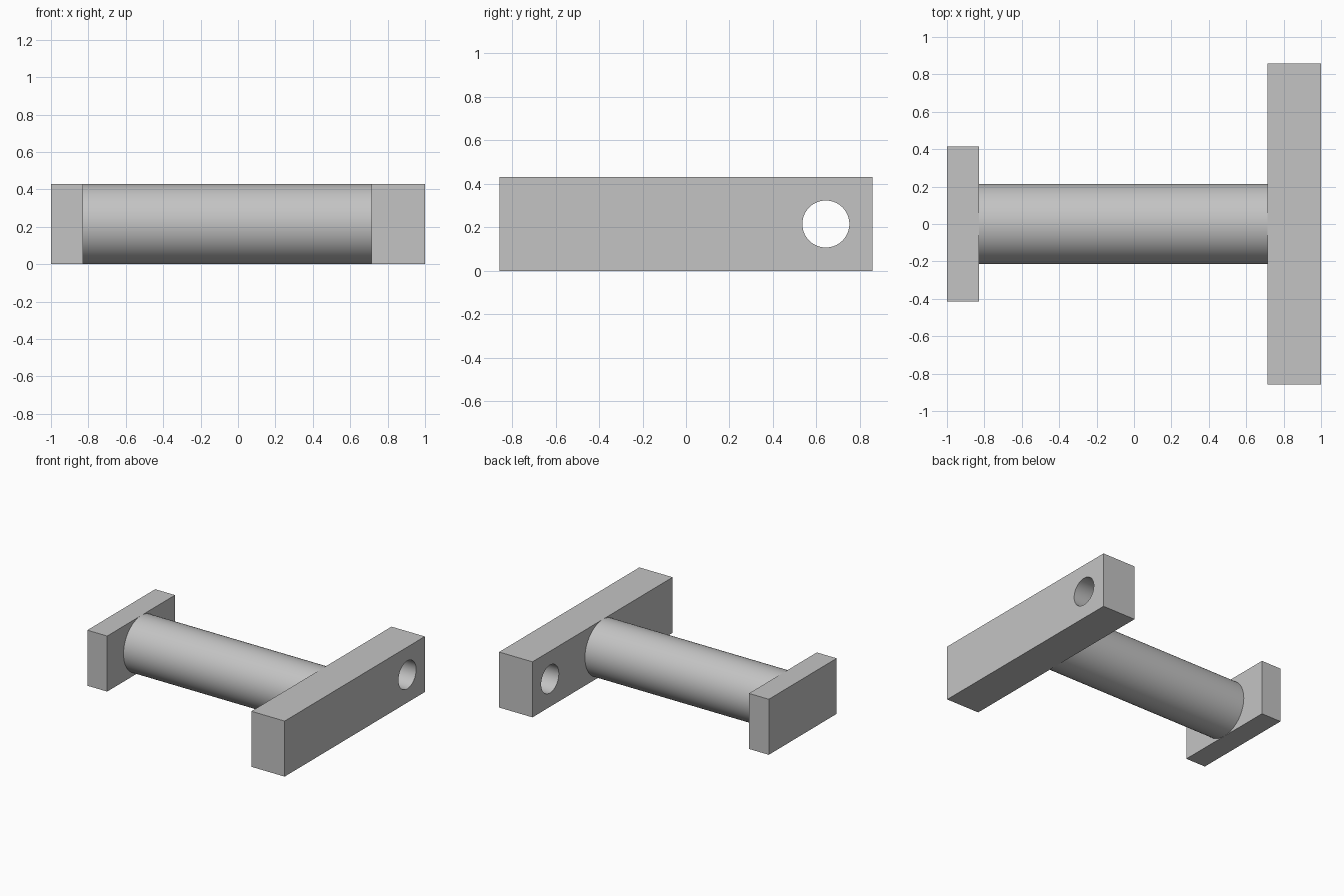
import bpy
import math

cube = bpy.data.objects.get("Cube")
if cube:
    bpy.data.objects.remove(cube, do_unlink=True)

HEIGHT = 0.43
MID = HEIGHT / 2

grey = bpy.data.materials.new("light_grey")
grey.use_nodes = True
colour = (0.55, 0.55, 0.55, 1)
grey.diffuse_color = colour
grey.node_tree.nodes["Principled BSDF"].inputs["Base Color"].default_value = colour


def finish(name):
    obj = bpy.context.object
    obj.name = name
    obj.data.materials.append(grey)
    bpy.ops.object.transform_apply(location=False, rotation=True, scale=True)
    return obj


def block(name, x0, x1, width):
    bpy.ops.mesh.primitive_cube_add(size=1, location=((x0 + x1) / 2, 0, MID))
    bpy.context.object.scale = (x1 - x0, width, HEIGHT)
    return finish(name)


def rod(name, x0, x1, y, radius):
    bpy.ops.mesh.primitive_cylinder_add(
        vertices=96, radius=radius, depth=x1 - x0,
        location=((x0 + x1) / 2, y, MID), rotation=(0, math.pi / 2, 0))
    obj = finish(name)
    bpy.ops.object.shade_smooth_by_angle(angle=math.radians(30))
    return obj


# Short end plate, round shaft and long crossbar
block("end_plate", -1, -0.83, 0.83)
rod("shaft", -0.83, 0.715, 0, MID)
crossbar = block("crossbar", 0.715, 1, 1.715)

# Round through-hole near the back end of the crossbar
cutter = rod("hole_cutter", 0.6, 1.1, 0.643, 0.108)
cutter.hide_render = True
cut = crossbar.modifiers.new("through_hole", "BOOLEAN")
cut.operation = "DIFFERENCE"
cut.solver = "EXACT"
cut.object = cutter
bpy.context.view_layer.objects.active = crossbar
bpy.ops.object.modifier_apply(modifier=cut.name)
bpy.data.objects.remove(cutter, do_unlink=True)
crossbar.select_set(True)
bpy.ops.object.shade_smooth_by_angle(angle=math.radians(30))
